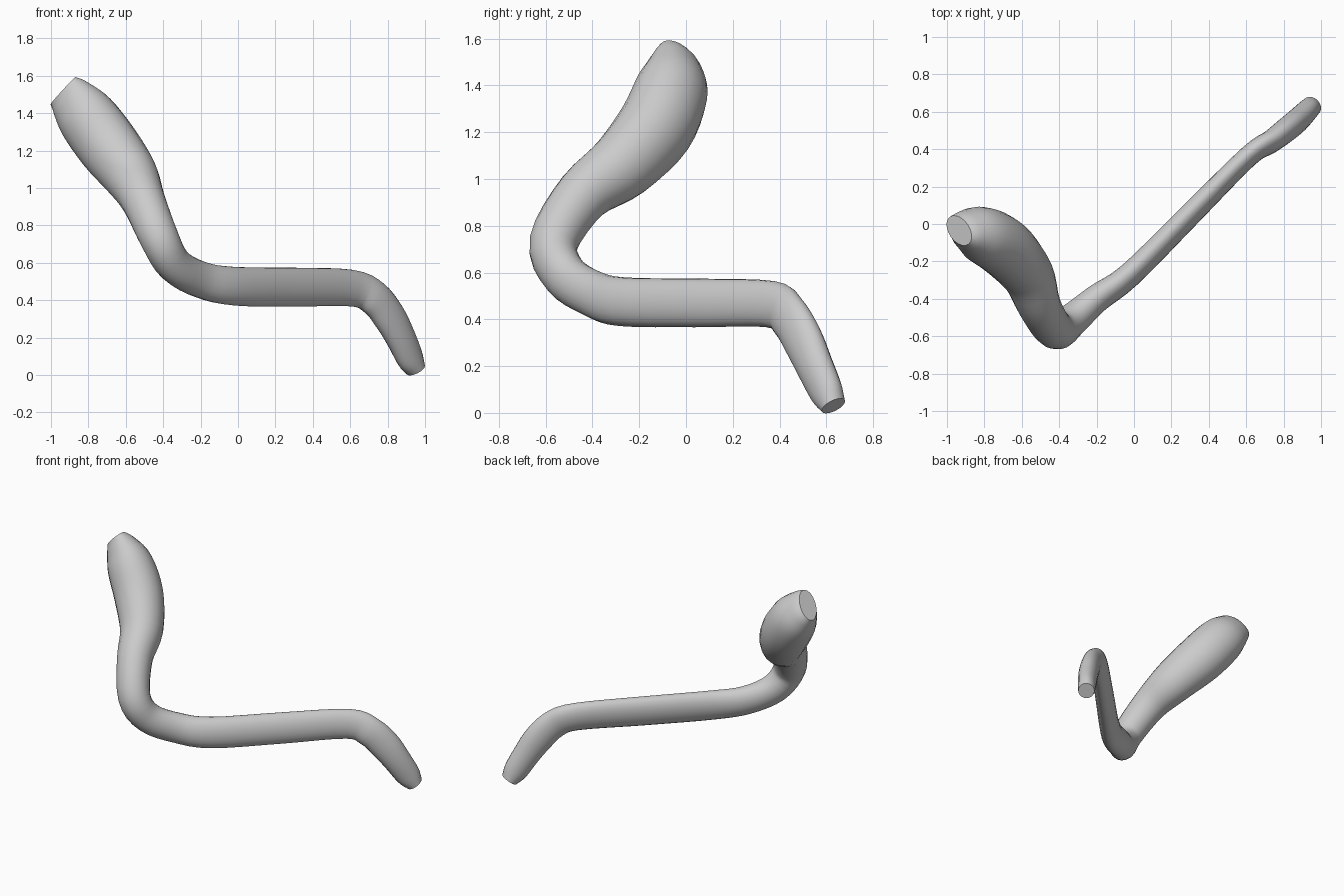
import bpy, bmesh, math
from mathutils import Vector

cube = bpy.data.objects.get("Cube")
if cube:
    bpy.data.objects.remove(cube, do_unlink=True)

grey = bpy.data.materials.new("plain_grey")
grey.use_nodes = True
colour = (0.6, 0.6, 0.6, 1)
grey.diffuse_color = colour
grey.node_tree.nodes["Principled BSDF"].inputs["Base Color"].default_value = colour

# Centre line from the low tip to the swollen end: x, y, z, side radius, upright radius
PATH = [
    (0.95, 0.63, 0.03, 0.055, 0.055),
    (0.92, 0.60, 0.09, 0.06, 0.08),
    (0.87, 0.55, 0.20, 0.065, 0.09),
    (0.81, 0.50, 0.31, 0.065, 0.1),
    (0.73, 0.44, 0.41, 0.06, 0.1),
    (0.61, 0.36, 0.465, 0.055, 0.1),
    (0.30, 0.05, 0.47, 0.06, 0.105),
    (-0.02, -0.27, 0.475, 0.065, 0.105),
    (-0.20, -0.40, 0.51, 0.075, 0.1),
    (-0.34, -0.52, 0.59, 0.09, 0.1),
    (-0.42, -0.565, 0.73, 0.105, 0.105),
    (-0.505, -0.44, 0.93, 0.12, 0.115),
    (-0.57, -0.27, 1.06, 0.15, 0.14),
    (-0.69, -0.13, 1.22, 0.17, 0.16),
    (-0.81, -0.06, 1.38, 0.165, 0.15),
    (-0.89, -0.04, 1.475, 0.135, 0.105),
    (-0.935, -0.035, 1.52, 0.11, 0.065),
]
STEPS, SIDES = 4, 20


def smooth_path(rows):
    """Catmull-Rom interpolation of centre and radii."""
    rows = [Vector(r) for r in rows]
    rows = [2 * rows[0] - rows[1]] + rows + [2 * rows[-1] - rows[-2]]
    out = []
    for a, b, c, d in zip(rows, rows[1:], rows[2:], rows[3:]):
        for i in range(STEPS):
            t = i / STEPS
            out.append(b + (c - a) * (t / 2) + (2 * a - 5 * b + 4 * c - d) * (t * t / 2)
                       + (3 * b - a - 3 * c + d) * (t ** 3 / 2))
    return out + [rows[-2]]


def sweep(name, rows):
    """Oval tube with a frame carried along the path without twist."""
    samples = smooth_path(rows)
    centres = [Vector(s[:3]) for s in samples]
    bm = bmesh.new()
    rings, side = [], None
    for i, s in enumerate(samples):
        ahead = centres[min(i + 1, len(centres) - 1)]
        behind = centres[max(i - 1, 0)]
        tangent = (ahead - behind).normalized()
        if side is None:
            side = tangent.cross(Vector((0, 0, 1)))
        side = (side - tangent * side.dot(tangent)).normalized()
        up = side.cross(tangent)
        ring = []
        for k in range(SIDES):
            a = math.tau * k / SIDES
            ring.append(bm.verts.new(centres[i] + side * (s[3] * math.cos(a)) + up * (s[4] * math.sin(a))))
        rings.append(ring)
    for r, q in zip(rings, rings[1:]):
        for k in range(SIDES):
            n = (k + 1) % SIDES
            bm.faces.new((r[k], r[n], q[n], q[k]))
    # Blunt ends
    bm.faces.new(rings[0])
    bm.faces.new(rings[-1])
    bmesh.ops.recalc_face_normals(bm, faces=bm.faces)
    mesh = bpy.data.meshes.new(name)
    bm.to_mesh(mesh)
    bm.free()
    mesh.materials.append(grey)
    obj = bpy.data.objects.new(name, mesh)
    bpy.context.collection.objects.link(obj)
    return obj


# One bent bar with a swollen grip at its top
bar = sweep("bent_bar_with_grip", PATH)
bpy.ops.object.select_all(action="DESELECT")
bar.select_set(True)
bpy.context.view_layer.objects.active = bar
bpy.ops.object.shade_smooth_by_angle(angle=math.radians(40))
